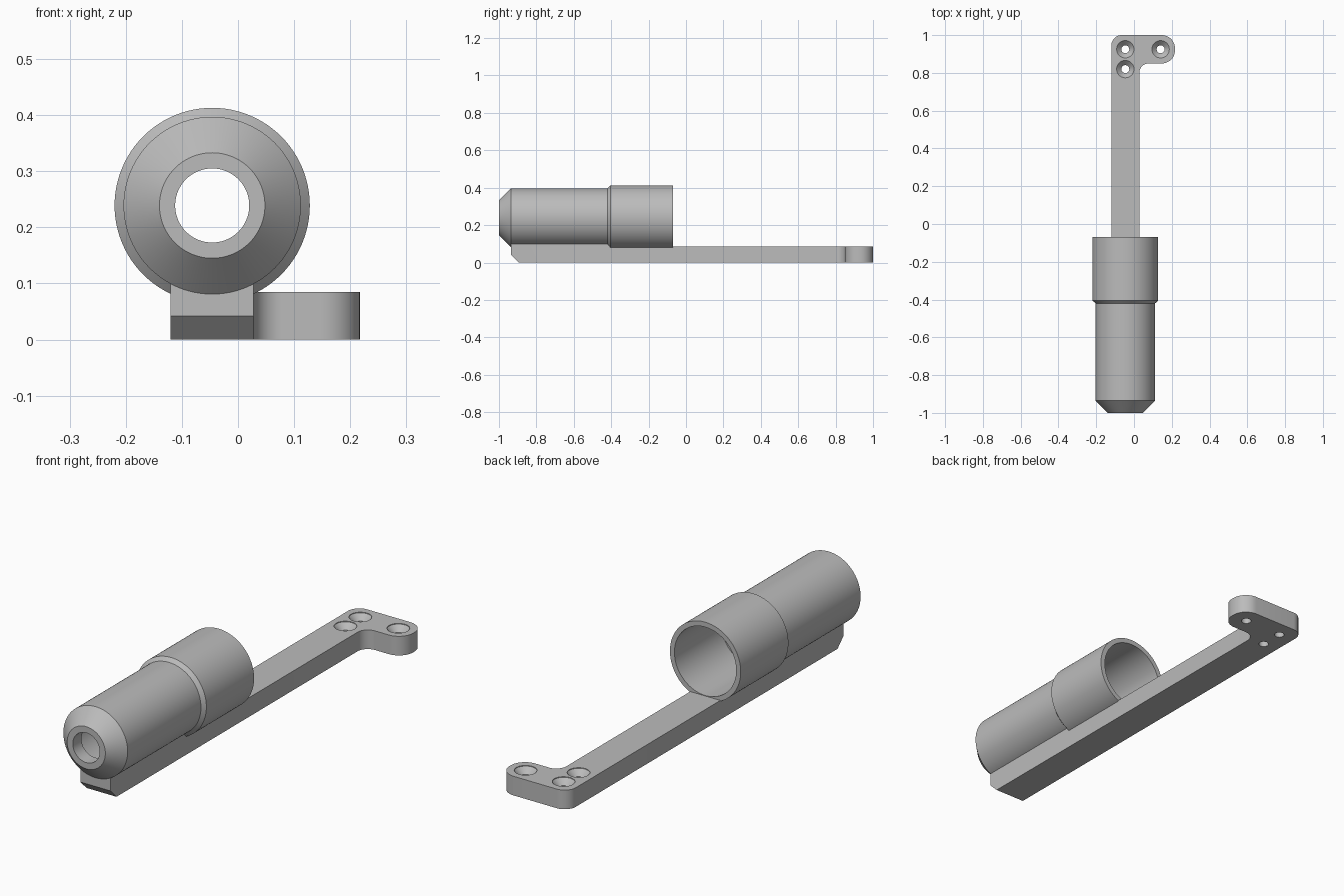
import bpy, bmesh, math
from mathutils import Matrix, Vector

default = bpy.data.objects.get("Cube")
if default:
    bpy.data.objects.remove(default, do_unlink=True)

grey = bpy.data.materials.new("plain grey")
grey.use_nodes = True
colour = (0.5, 0.5, 0.5, 1)
grey.diffuse_color = colour
grey.node_tree.nodes["Principled BSDF"].inputs["Base Color"].default_value = colour


def make_object(name, bm):
    bmesh.ops.recalc_face_normals(bm, faces=bm.faces)
    mesh = bpy.data.meshes.new(name)
    bm.to_mesh(mesh)
    bm.free()
    mesh.materials.append(grey)
    obj = bpy.data.objects.new(name, mesh)
    bpy.context.collection.objects.link(obj)
    return obj


def smooth(obj):
    bpy.ops.object.select_all(action='DESELECT')
    obj.select_set(True)
    bpy.context.view_layer.objects.active = obj
    bpy.ops.object.shade_smooth_by_angle(angle=math.radians(25))


def lathe(name, profile, matrix, segments, closed):
    """Revolve (radius, height) points; open profiles get end caps."""
    bm = bmesh.new()
    rings = []
    for r, h in profile:
        angles = [math.tau * i / segments for i in range(segments)]
        rings.append([bm.verts.new((r * math.cos(a), r * math.sin(a), h)) for a in angles])
    pairs = list(zip(rings, rings[1:]))
    if closed:
        pairs.append((rings[-1], rings[0]))
    else:
        bm.faces.new(rings[0])
        bm.faces.new(rings[-1])
    for low, high in pairs:
        for i in range(segments):
            j = (i + 1) % segments
            bm.faces.new((low[i], low[j], high[j], high[i]))
    bm.transform(matrix)
    return make_object(name, bm)


def rounded_outline(corners, steps=12):
    """Fillet the right-angled corners given as (x, y, radius)."""
    points = []
    for i, (x, y, r) in enumerate(corners):
        p = Vector((x, y, 0))
        if r == 0:
            points.append(p)
            continue
        before = (Vector((*corners[i - 1][:2], 0)) - p).normalized()
        after = (Vector((*corners[(i + 1) % len(corners)][:2], 0)) - p).normalized()
        centre = p + (before + after) * r
        for k in range(steps + 1):
            t = math.pi / 2 * k / steps
            points.append(centre - after * r * math.cos(t) - before * r * math.sin(t))
    return points


def extrude(bm, points, height):
    face = bm.faces.new([bm.verts.new(p) for p in points])
    new = bmesh.ops.extrude_face_region(bm, geom=[face])["geom"]
    bmesh.ops.translate(bm, vec=(0, 0, height),
                        verts=[v for v in new if isinstance(v, bmesh.types.BMVert)])


# Stepped tube with tapered nose, lip and hollow bore, lying along y
axis = Matrix.Translation((-0.046, 0, 0.239)) @ Matrix.Rotation(-math.pi / 2, 4, 'X')
tube = lathe("stepped_tube", [
    (0.066, -1), (0.094, -1), (0.158, -0.935), (0.158, -0.42),
    (0.174, -0.405), (0.174, -0.07), (0.152, -0.07), (0.152, -0.40),
    (0.139, -0.40), (0.139, -0.92), (0.125, -0.94), (0.066, -0.94)], axis, 96, True)
smooth(tube)

# Long mounting arm with an L-shaped rounded foot
left, right, front, top = -0.12, 0.028, -0.935, 0.085
bm = bmesh.new()
extrude(bm, rounded_outline([
    (left, front, 0), (right, front, 0), (right, 0.85, 0.05),
    (0.217, 0.85, 0.07), (0.217, 1, 0.07), (left, 1, 0.055)]), top)
# Chamfer under the front end
bmesh.ops.recalc_face_normals(bm, faces=bm.faces)
cut = bmesh.ops.bisect_plane(bm, geom=bm.verts[:] + bm.edges[:] + bm.faces[:],
                             plane_co=(0, front, 0.042), plane_no=(0, -1, -1),
                             clear_outer=True)
bmesh.ops.holes_fill(bm, edges=[e for e in bm.edges if e.is_boundary])
arm = make_object("mounting_arm", bm)

# Countersunk screw holes
for x, y in ((-0.046, 0.925), (0.141, 0.925), (-0.046, 0.82)):
    cutter = lathe("screw_cutter", [(0.021, -0.02), (0.021, 0.057), (0.046, top - 0.003),
                                    (0.046, top + 0.02)],
                   Matrix.Translation((x, y, 0)), 40, False)
    cutter.hide_render = True
    mod = arm.modifiers.new("screw_hole", 'BOOLEAN')
    mod.operation = 'DIFFERENCE'
    mod.solver = 'EXACT'
    mod.object = cutter
    bpy.context.view_layer.objects.active = arm
    bpy.ops.object.modifier_apply(modifier=mod.name)
    bpy.data.objects.remove(cutter, do_unlink=True)
smooth(arm)

# Raised saddle that carries the narrow part of the tube
bm = bmesh.new()
extrude(bm, [Vector((x, y, top)) for x, y in
             ((left, front), (right, front), (right, -0.41), (left, -0.41))], 0.014)
make_object("tube_saddle", bm)
